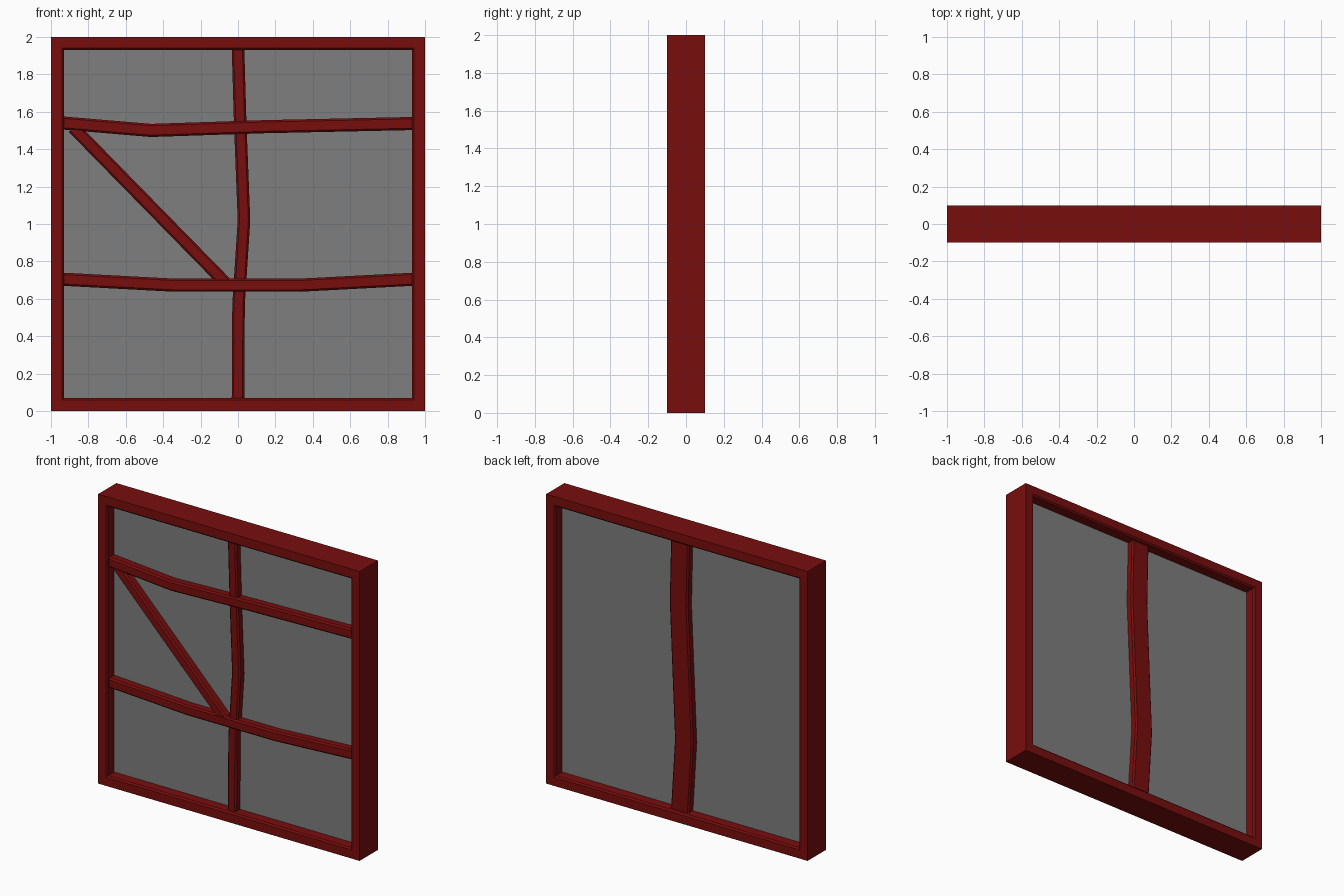
import bpy
import bmesh
from mathutils import Vector

cube = bpy.data.objects.get("Cube")
if cube:
    bpy.data.objects.remove(cube, do_unlink=True)


def make_material(name, rgb):
    mat = bpy.data.materials.new(name)
    mat.use_nodes = True
    mat.diffuse_color = (*rgb, 1)
    mat.node_tree.nodes["Principled BSDF"].inputs["Base Color"].default_value = (*rgb, 1)
    return mat


red = make_material("dark red wood", (0.19, 0.004, 0.004))
grey = make_material("grey glass", (0.21, 0.21, 0.21))
CHAMFER = 0.01


def add_object(name, bm, mat):
    bmesh.ops.recalc_face_normals(bm, faces=bm.faces)
    mesh = bpy.data.meshes.new(name)
    bm.to_mesh(mesh)
    bm.free()
    mesh.materials.append(mat)
    obj = bpy.data.objects.new(name, mesh)
    bpy.context.collection.objects.link(obj)
    return obj


def sweep(name, path, section, closed=False):
    """Sweep a (side offset, y) section along an (x, z) path with mitred corners."""
    pts = [Vector(p) for p in path]
    n = len(pts)
    bm = bmesh.new()
    rings = []
    for i, p in enumerate(pts):
        before = pts[i - 1] if closed or i > 0 else None
        after = pts[(i + 1) % n] if closed or i < n - 1 else None
        d_in = (p - before).normalized() if before else (after - p).normalized()
        d_out = (after - p).normalized() if after else d_in
        tangent = (d_in + d_out).normalized()
        side = Vector((-tangent.y, tangent.x)) / tangent.dot(d_in)
        rings.append([bm.verts.new((p.x + side.x * o, y, p.y + side.y * o))
                      for o, y in section])
    m = len(section)
    for i in range(n if closed else n - 1):
        a, b = rings[i], rings[(i + 1) % n]
        for j in range(m):
            k = (j + 1) % m
            bm.faces.new((a[j], a[k], b[k], b[j]))
    if not closed:
        bm.faces.new(rings[0])
        bm.faces.new(rings[-1])
    return add_object(name, bm, red)


def bar(name, path, width, face_y):
    """Bar standing on the pane, with chamfered edges on its outward face."""
    h = width / 2
    shoulder = face_y - CHAMFER if face_y > 0 else face_y + CHAMFER
    section = [(-h, 0), (-h, shoulder), (-h + CHAMFER, face_y),
               (h - CHAMFER, face_y), (h, shoulder), (h, 0)]
    return sweep(name, path, section)


# Outer frame: square ring with chamfered inner edges
sweep("outer_frame", [(-1, 0), (1, 0), (1, 2), (-1, 2)],
      [(0, -0.1), (0.06, -0.1), (0.07, -0.09), (0.07, 0.09), (0.06, 0.1), (0, 0.1)],
      closed=True)

# Pane
bm = bmesh.new()
bmesh.ops.create_cube(bm, size=1)
bmesh.ops.scale(bm, vec=(1.88, 0.05, 1.88), verts=bm.verts)
bmesh.ops.translate(bm, vec=(0, 0, 1), verts=bm.verts)
add_object("pane", bm, grey)

# Crooked glazing bars on the front
bar("upper_crossbar", [(-0.94, 1.54), (-0.465, 1.5), (0.14, 1.52), (0.94, 1.537)], 0.07, -0.08)
bar("lower_crossbar", [(-0.94, 0.705), (-0.34, 0.673), (0.33, 0.673), (0.94, 0.705)], 0.07, -0.08)
bar("front_upright", [(0, 0.06), (0.003, 0.57), (0.032, 1.02), (0.012, 1.53), (0, 1.94)], 0.067, -0.072)
bar("diagonal_brace", [(-0.88, 1.515), (-0.065, 0.683)], 0.067, -0.076)

# Wide upright on the back
bar("back_upright", [(0, 0.06), (-0.03, 0.55), (0.01, 1.49), (0, 1.94)], 0.14, 0.072)
